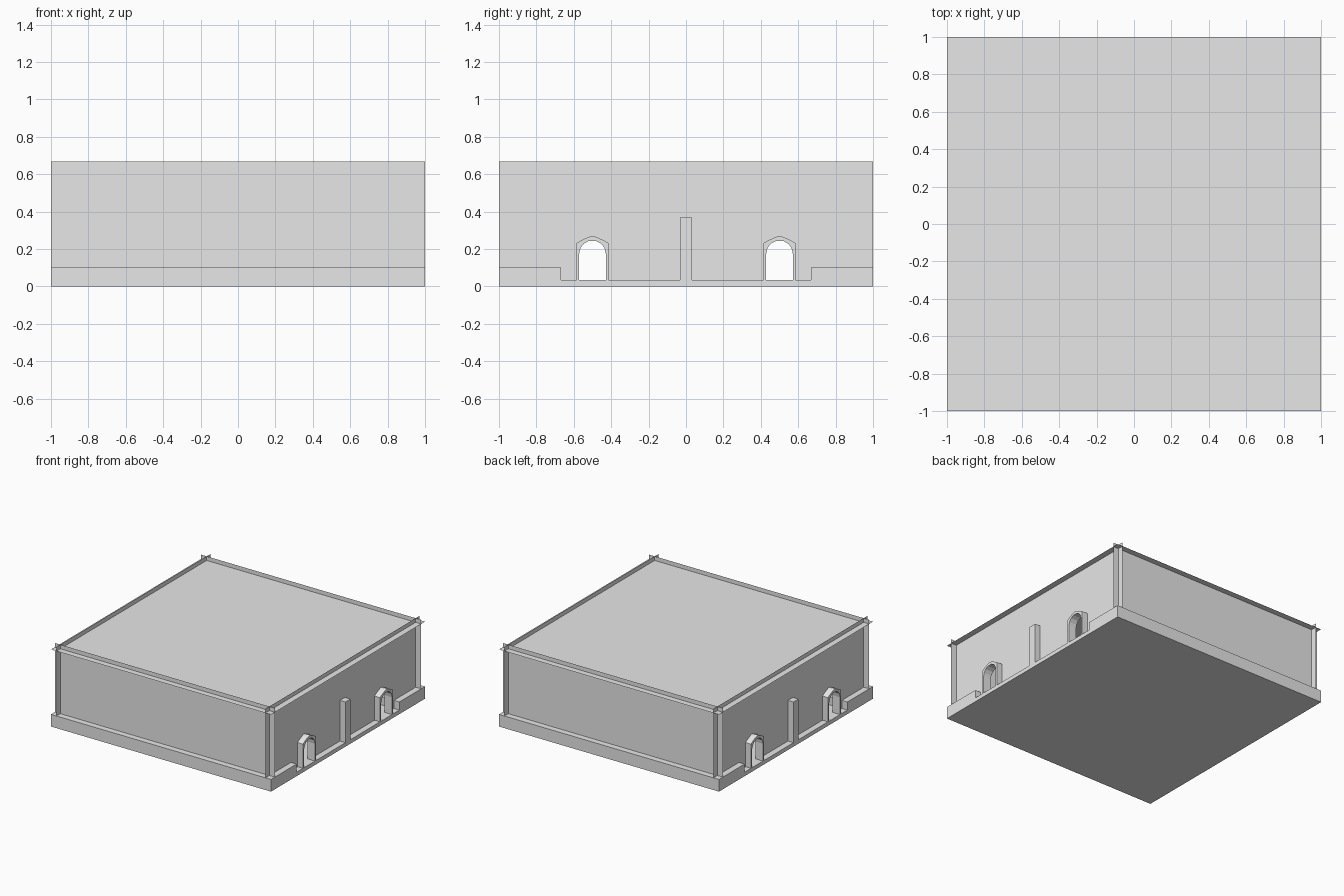
import bpy, bmesh, math

cube = bpy.data.objects.get("Cube")
if cube:
    bpy.data.objects.remove(cube, do_unlink=True)

grey = bpy.data.materials.new("plain grey")
grey.use_nodes = True
colour = (0.8, 0.8, 0.8, 1)
grey.diffuse_color = colour
grey.node_tree.nodes["Principled BSDF"].inputs["Base Color"].default_value = colour

INSET = 0.95      # distance of the wall planes from the centre
TOP = 0.667
FLOOR = 0.033
ROOF = 0.633


def finish(name, bm):
    mesh = bpy.data.meshes.new(name)
    bm.to_mesh(mesh)
    bm.free()
    mesh.materials.append(grey)
    obj = bpy.data.objects.new(name, mesh)
    bpy.context.collection.objects.link(obj)
    return obj


def add_sheet(bm, points):
    return bm.faces.new([bm.verts.new(p) for p in points])


def add_prism(bm, profile, x0, x1):
    """Extrude a (y, z) profile along x."""
    face = add_sheet(bm, [(x0, y, z) for y, z in profile])
    out = bmesh.ops.extrude_face_region(bm, geom=[face], use_keep_orig=True)
    verts = [v for v in out["geom"] if isinstance(v, bmesh.types.BMVert)]
    bmesh.ops.translate(bm, verts=verts, vec=(x1 - x0, 0, 0))
    bmesh.ops.recalc_face_normals(bm, faces=bm.faces)


def mirrored(half):
    """Complete a left-to-right symmetric outline from its positive half."""
    return [(-y, z) for y, z in half] + [(y, z) for y, z in reversed(half)]


# Base with raised ends, two sunken lanes and a low dividing wall
base = [(1, 0), (1, 0.1), (0.667, 0.1), (0.667, FLOOR), (0.033, FLOOR), (0.033, 0.367)]
bm = bmesh.new()
add_prism(bm, mirrored(base), -1, 1)
finish("base", bm)

# Arch stations: matching inner and outer points from one foot to the other
SPRING, RADIUS = 0.175, 0.071
inner = [(RADIUS, FLOOR), (RADIUS, 0.08), (RADIUS, 0.13)]
inner += [(RADIUS * math.cos(math.radians(a)), SPRING + RADIUS * math.sin(math.radians(a)))
          for a in (0, 25, 50, 75)]
outer = [(0.085, FLOOR), (0.085, 0.08), (0.085, 0.13), (0.085, SPRING),
         (0.085, 0.232), (0.052, 0.25), (0.018, 0.265)]
inner_arch = mirrored(inner)
outer_arch = mirrored(outer)

# Side walls, notched for the arches and running past the corners
outline = [(-1, TOP), (-1, FLOOR)]
for centre in (-0.5, 0.5):
    outline += [(centre + y, z) for y, z in outer_arch]
outline += [(1, FLOOR), (1, TOP)]
for name, x in (("right_wall", -INSET), ("left_wall", INSET)):
    bm = bmesh.new()
    add_sheet(bm, [(x, y, z) for y, z in outline])
    finish(name, bm)

# Front and back walls
for name, y in (("front_wall", -INSET), ("back_wall", INSET)):
    bm = bmesh.new()
    add_sheet(bm, [(-1, y, FLOOR), (1, y, FLOOR), (1, y, TOP), (-1, y, TOP)])
    finish(name, bm)

# Roof sheet with a narrow overhang
bm = bmesh.new()
add_sheet(bm, [(-1, -1, ROOF), (1, -1, ROOF), (1, 1, ROOF), (-1, 1, ROOF)])
finish("roof", bm)

# Stone arch surrounds, one block per station
for side, label in ((-1, "right"), (1, "left")):
    for centre, place in ((-0.5, "front"), (0.5, "back")):
        bm = bmesh.new()
        for i in range(len(inner_arch) - 1):
            block = [inner_arch[i], outer_arch[i], outer_arch[i + 1], inner_arch[i + 1]]
            if i == len(inner) - 1:
                block.insert(2, (0, 0.27))   # peaked keystone
            add_prism(bm, [(centre + y, z) for y, z in block], side * 0.93, side * 1.0)
        finish(f"{label}_{place}_arch", bm)
